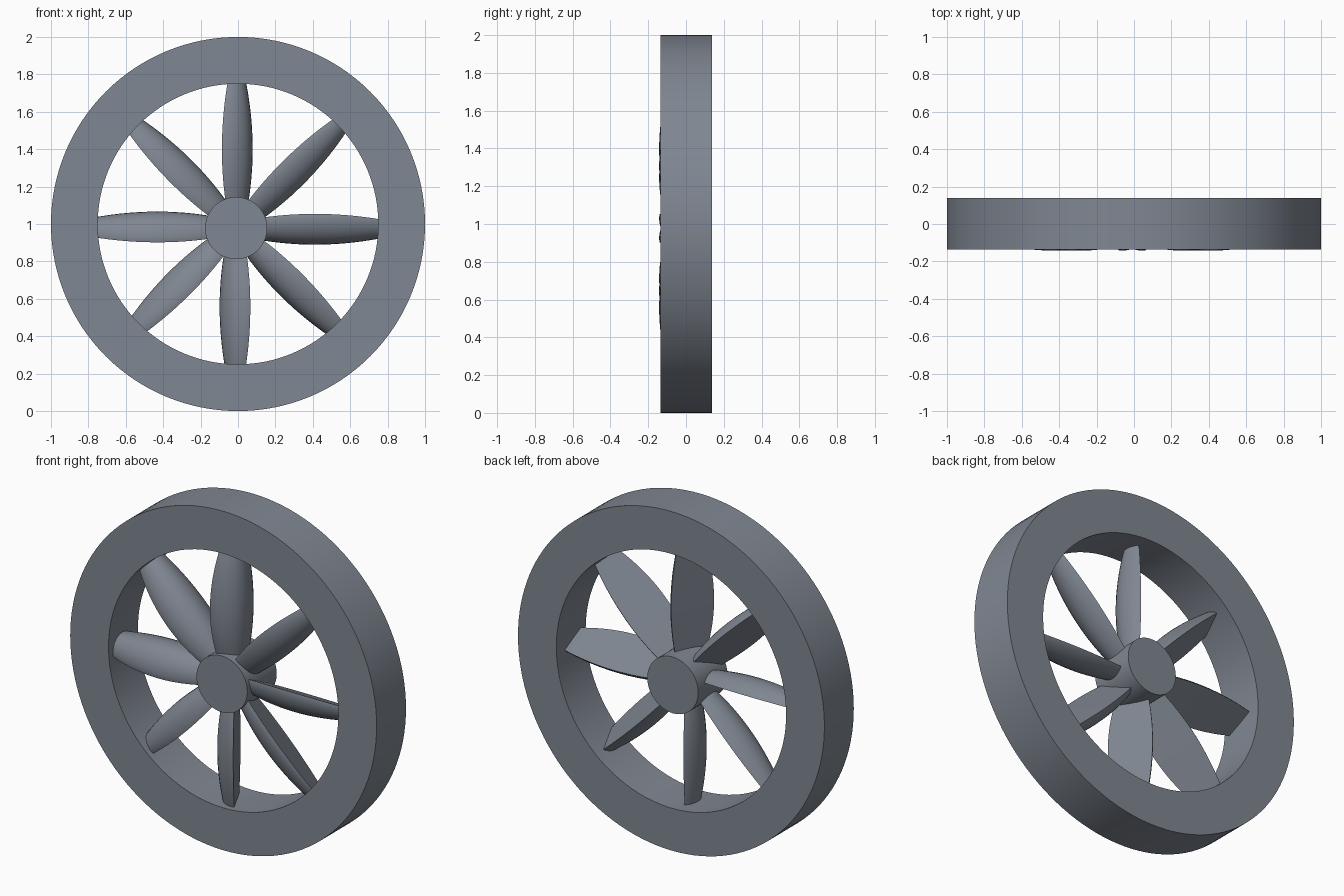
import bpy, bmesh, math
from mathutils import Matrix, Vector

if "Cube" in bpy.data.objects:
    bpy.data.objects.remove(bpy.data.objects["Cube"])

grey = bpy.data.materials.new("slate grey")
grey.diffuse_color = (0.216, 0.242, 0.287, 1)
grey.use_nodes = True
grey.node_tree.nodes["Principled BSDF"].inputs["Base Color"].default_value = grey.diffuse_color

FRONT, BACK = -0.136, 0.138
HUB = Vector((-0.01, 0, 0.978))      # hub sits slightly off the ring centre


def finish(name, bm, angle=35):
    bmesh.ops.recalc_face_normals(bm, faces=bm.faces)
    me = bpy.data.meshes.new(name)
    bm.to_mesh(me)
    bm.free()
    me.materials.append(grey)
    ob = bpy.data.objects.new(name, me)
    bpy.context.collection.objects.link(ob)
    bpy.ops.object.select_all(action='DESELECT')
    ob.select_set(True)
    bpy.context.view_layer.objects.active = ob
    bpy.ops.object.shade_smooth_by_angle(angle=math.radians(angle))
    return ob


def lathe(name, profile, centre, steps=128):
    """Spin a closed (radius, y) profile about the y axis."""
    bm = bmesh.new()
    rings = []
    for i in range(steps):
        a = math.tau * i / steps
        rings.append([bm.verts.new(centre + Vector((r * math.cos(a), y, r * math.sin(a))))
                      for r, y in profile])
    n = len(profile)
    for i in range(steps):
        p, q = rings[i], rings[(i + 1) % steps]
        for j in range(n):
            k = (j + 1) % n
            bm.faces.new((p[j], p[k], q[k], q[j]))
    return finish(name, bm)


# outer ring
lathe("outer_ring", [(0.75, FRONT), (1, FRONT), (1, BACK), (0.75, BACK)], Vector((0, 0, 1)))

# hub
bm = bmesh.new()
bmesh.ops.create_cone(bm, cap_ends=True, segments=64, radius1=0.166, radius2=0.166,
                      depth=BACK - FRONT,
                      matrix=Matrix.Translation(HUB + Vector((0, (FRONT + BACK) / 2, 0)))
                      @ Matrix.Rotation(math.pi / 2, 4, 'X'))
finish("hub", bm)

# blades: flat on the back, bulging on the front, widest halfway out
LEAD, TRAIL, BULGE = Vector((-0.076, -0.139)), Vector((0.04, 0.095)), 0.105


def section():
    chord = TRAIL - LEAD
    normal = Vector((chord.y, -chord.x)).normalized()
    n = 16
    return [LEAD + chord * (0.5 - 0.5 * math.cos(math.pi * i / n))
            + normal * BULGE * math.sin(math.pi * i / n) ** 1.4 for i in range(n + 1)]


def width(r):
    d = r - 0.42
    return 1 - (3.3 if d < 0 else 3.1) * d * d


def blade(index):
    turn = Matrix.Translation(HUB) @ Matrix.Rotation(index * math.pi / 4, 4, 'Y')
    bm = bmesh.new()
    loops = []
    for i in range(25):
        r = 0.1 + 0.7 * i / 24
        s = width(r)
        loops.append([bm.verts.new(turn @ Vector((p.x * s, p.y * s, r))) for p in section()])
    for a, b in zip(loops, loops[1:]):
        for j in range(len(a)):
            k = (j + 1) % len(a)
            bm.faces.new((a[j], a[k], b[k], b[j]))
    bm.faces.new(loops[0])
    bm.faces.new(loops[-1])
    finish("blade_%d" % (index + 1), bm)


for i in range(8):
    blade(i)
